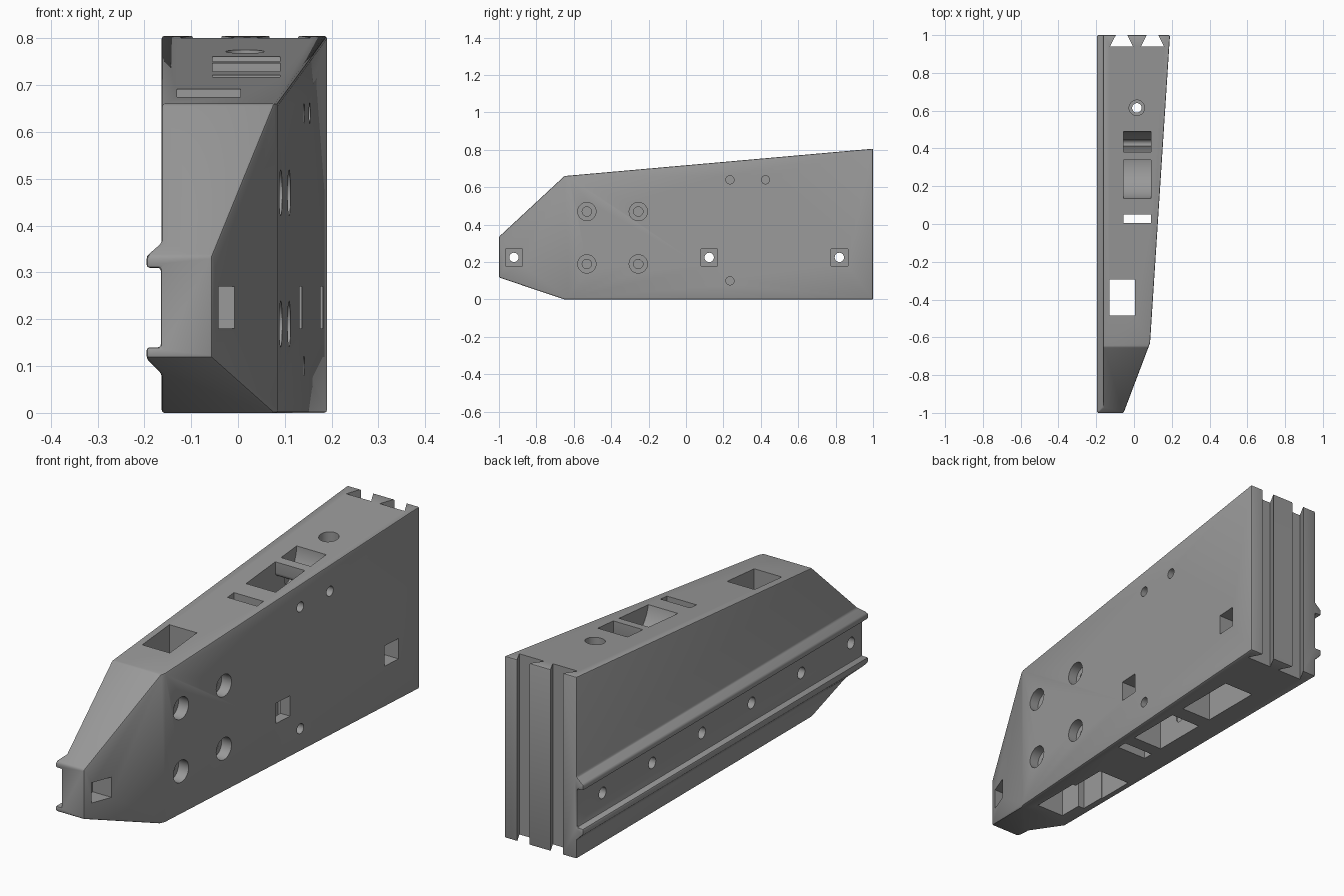
import bpy, bmesh, math
from mathutils import Vector

if "Cube" in bpy.data.objects:
    bpy.data.objects.remove(bpy.data.objects["Cube"])

grey = bpy.data.materials.new("mid grey")
grey.diffuse_color = (0.32, 0.32, 0.32, 1)
grey.use_nodes = True
grey.node_tree.nodes["Principled BSDF"].inputs["Base Color"].default_value = grey.diffuse_color


def prism(name, pts, axis, lo, hi):
    """Extrude a 2D outline along an axis: x takes (y,z), y takes (x,z), z takes (x,y)."""
    i = "xyz".index(axis)
    bm = bmesh.new()

    def place(p, t):
        c = list(p)
        c.insert(i, t)
        return bm.verts.new(c)
    a = [place(p, lo) for p in pts]
    b = [place(p, hi) for p in pts]
    n = len(pts)
    bm.faces.new(a)
    bm.faces.new(b[::-1])
    for k in range(n):
        bm.faces.new((a[k], b[k], b[(k + 1) % n], a[(k + 1) % n]))
    bmesh.ops.recalc_face_normals(bm, faces=bm.faces)
    me = bpy.data.meshes.new(name)
    bm.to_mesh(me)
    bm.free()
    ob = bpy.data.objects.new(name, me)
    bpy.context.collection.objects.link(ob)
    return ob


def rect(a0, a1, b0, b1):
    return [(a0, b0), (a1, b0), (a1, b1), (a0, b1)]


def arc(a, b, r, t0=0, t1=360, n=32):
    full = abs(t1 - t0) == 360
    steps = n if full else n + 1
    ang = [math.radians(t0 + (t1 - t0) * k / n) for k in range(steps)]
    return [(a + r * math.cos(t), b + r * math.sin(t)) for t in ang]


def apply_mod(ob, mod):
    bpy.context.view_layer.objects.active = ob
    bpy.ops.object.modifier_apply(modifier=mod.name)


def boolean(ob, tool, op="DIFFERENCE"):
    m = ob.modifiers.new("bool", "BOOLEAN")
    m.operation, m.object, m.solver = op, tool, "EXACT"
    apply_mod(ob, m)
    bpy.data.objects.remove(tool)


# Body: side outline, trimmed by the tapered plan and the railed cross-section
body = prism("tapered_body", [(-1, .335), (-1, .118), (-.65, 0), (1, 0), (1, .806), (-.65, .66)],
             "x", -.3, .3)
plan = [(-.25, -1.1), (-.093, -1.1), (.085, -.63), (.197, 1.1), (-.25, 1.1)]
boolean(body, prism("plan", plan, "z", -.1, 1), "INTERSECT")
section = [(-.163, -.1), (-.163, .083), (-.195, .115), (-.195, .14), (-.165, .14), (-.165, .31),
           (-.195, .31), (-.195, .335), (-.163, .363), (-.163, .9), (.4, .9), (.4, -.1)]
boolean(body, prism("section", section, "y", -1.2, 1.2), "INTERSECT")

# Softened outer edges
bev = body.modifiers.new("bevel", "BEVEL")
bev.width, bev.segments, bev.limit_method, bev.angle_limit = .006, 2, "ANGLE", math.radians(20)
apply_mod(body, bev)

# Dovetail slots down the back
for x in (-.066, .098):
    boolean(body, prism("dovetail", [(x - .061, .94), (x + .061, .94), (x + .025, 1.01), (x - .025, 1.01)],
                        "z", -.1, 1))

# Vertical openings: front window, narrow slot, bolt hole with counterbore
boolean(body, prism("window", rect(-.13, .005, -.485, -.295), "z", -.1, 1))
boolean(body, prism("slot", rect(-.055, .09, .005, .05), "z", -.1, 1))
boolean(body, prism("bolt", arc(.015, .615, .025), "z", -.1, 1))
boolean(body, prism("bolt_head", arc(.015, .615, .041), "z", .62, 1))

# Curved strap channel under a rounded bridge on the top
channel = [(.13, .9)] + arc(.31, .77, .18, 180, 360) + [(.49, .9), (.38, .9)]
channel += arc(.36, .70, .02, 0, -180, 8) + [(.34, .9)]
boolean(body, prism("channel", channel, "x", -.055, .09))

# Pockets in the underside
boolean(body, prism("pocket_back", rect(-.055, .09, .43, .71), "z", -.1, .42))
boolean(body, prism("pocket_mid", rect(-.055, .09, .11, .36), "z", -.1, .42))
boolean(body, prism("pocket_front", rect(-.10, .035, -.59, -.36), "z", -.1, .30))
boolean(body, prism("pocket_step", rect(-.135, .02, -.37, -.20), "z", -.1, .30))

# Rail holes, every second to third one ending in a square nut pocket on the right
for k in range(6):
    y = -.92 + .348 * k
    through = k in (0, 3, 5)
    boolean(body, prism("rail_hole", arc(y, .225, .025, n=24), "x", -.3, .0 if through else -.05))
    if through:
        boolean(body, prism("nut_pocket", rect(y - .045, y + .045, .18, .27), "x", -.10, .4))

# Counterbored screw holes in the right side, and their plain neighbours
for y, face in ((-.53, .09), (-.255, .109)):
    for z in (.19, .47):
        boolean(body, prism("screw", arc(y, z, .025, n=24), "x", -.06, .4))
        boolean(body, prism("screw_head", arc(y, z, .049, n=32), "x", face - .045, .4))
for y, z in ((.235, .64), (.425, .64), (.235, .10)):
    boolean(body, prism("pin_hole", arc(y, z, .022, n=24), "x", -.06, .4))

body.data.materials.clear()
body.data.materials.append(grey)
bpy.ops.object.select_all(action="DESELECT")
body.select_set(True)
bpy.context.view_layer.objects.active = body
bpy.ops.object.shade_smooth_by_angle(angle=math.radians(25))
